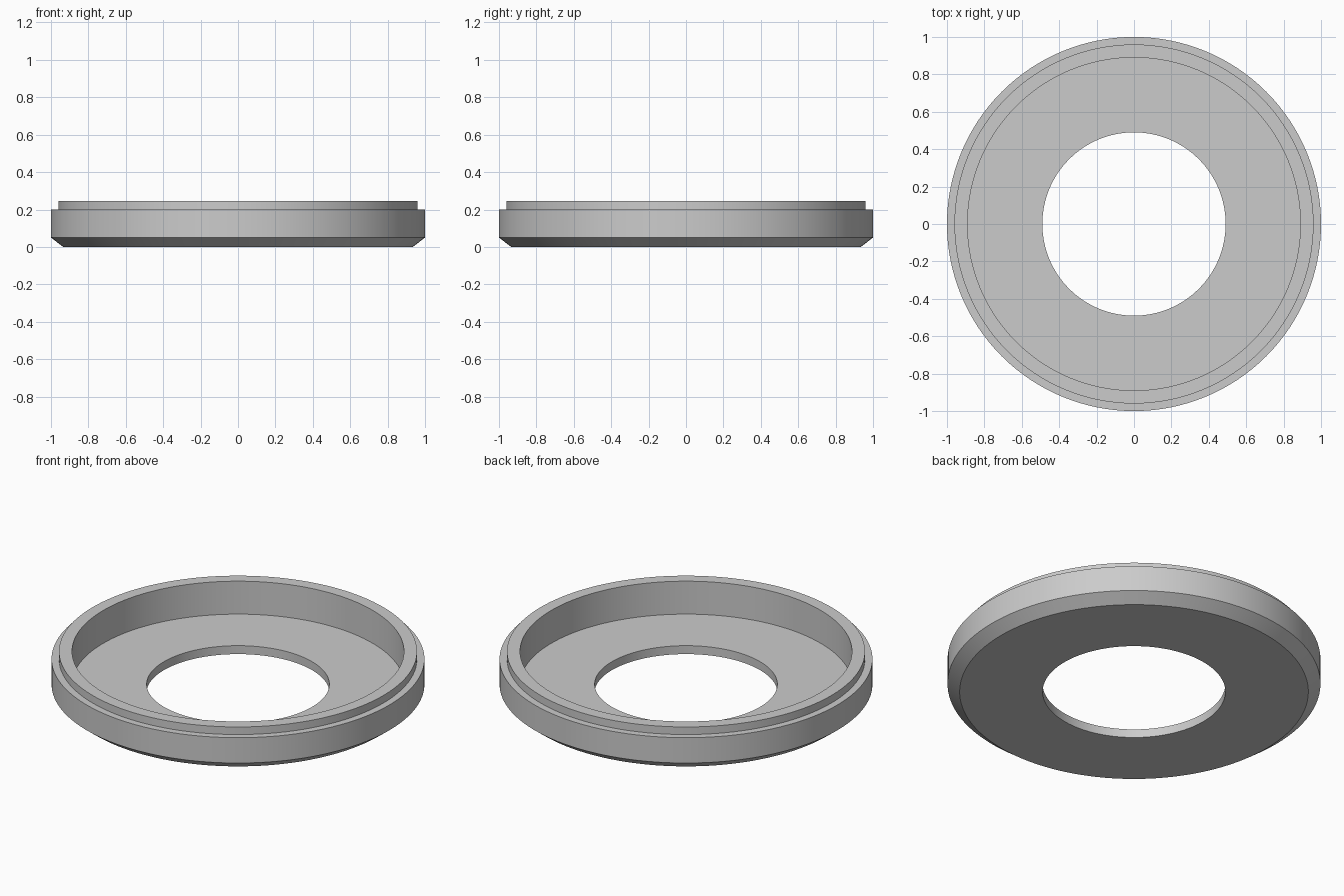
import bpy, bmesh, math

if "Cube" in bpy.data.objects:
    bpy.data.objects.remove(bpy.data.objects["Cube"])

SEGMENTS = 128

# Cross-section (radius, height) of the ring, revolved around z
profile = [
    (0.49, 0.0), (0.935, 0.0),   # underside
    (1.0, 0.05), (1.0, 0.2),     # chamfer and outer wall
    (0.96, 0.2), (0.96, 0.245),  # stepped lip
    (0.89, 0.245), (0.89, 0.05), # rim top and inner wall
    (0.49, 0.05),                # floor edge at the centre hole
]

bm = bmesh.new()
rings = []
for i in range(SEGMENTS):
    a = 2 * math.pi * i / SEGMENTS
    rings.append([bm.verts.new((r * math.cos(a), r * math.sin(a), z)) for r, z in profile])
n = len(profile)
for i in range(SEGMENTS):
    p, q = rings[i], rings[(i + 1) % SEGMENTS]
    for j in range(n):
        k = (j + 1) % n
        bm.faces.new((p[j], q[j], q[k], p[k]))
bmesh.ops.recalc_face_normals(bm, faces=bm.faces)
mesh = bpy.data.meshes.new("flanged_ring")
bm.to_mesh(mesh)
bm.free()

ring = bpy.data.objects.new("flanged_ring", mesh)
bpy.context.collection.objects.link(ring)

# Plain grey
grey = bpy.data.materials.new("grey")
grey.diffuse_color = (0.6, 0.6, 0.6, 1)
grey.use_nodes = True
grey.node_tree.nodes["Principled BSDF"].inputs["Base Color"].default_value = grey.diffuse_color
mesh.materials.append(grey)

# Round walls smooth, edges sharp
bpy.context.view_layer.objects.active = ring
ring.select_set(True)
bpy.ops.object.shade_smooth_by_angle(angle=math.radians(30))
